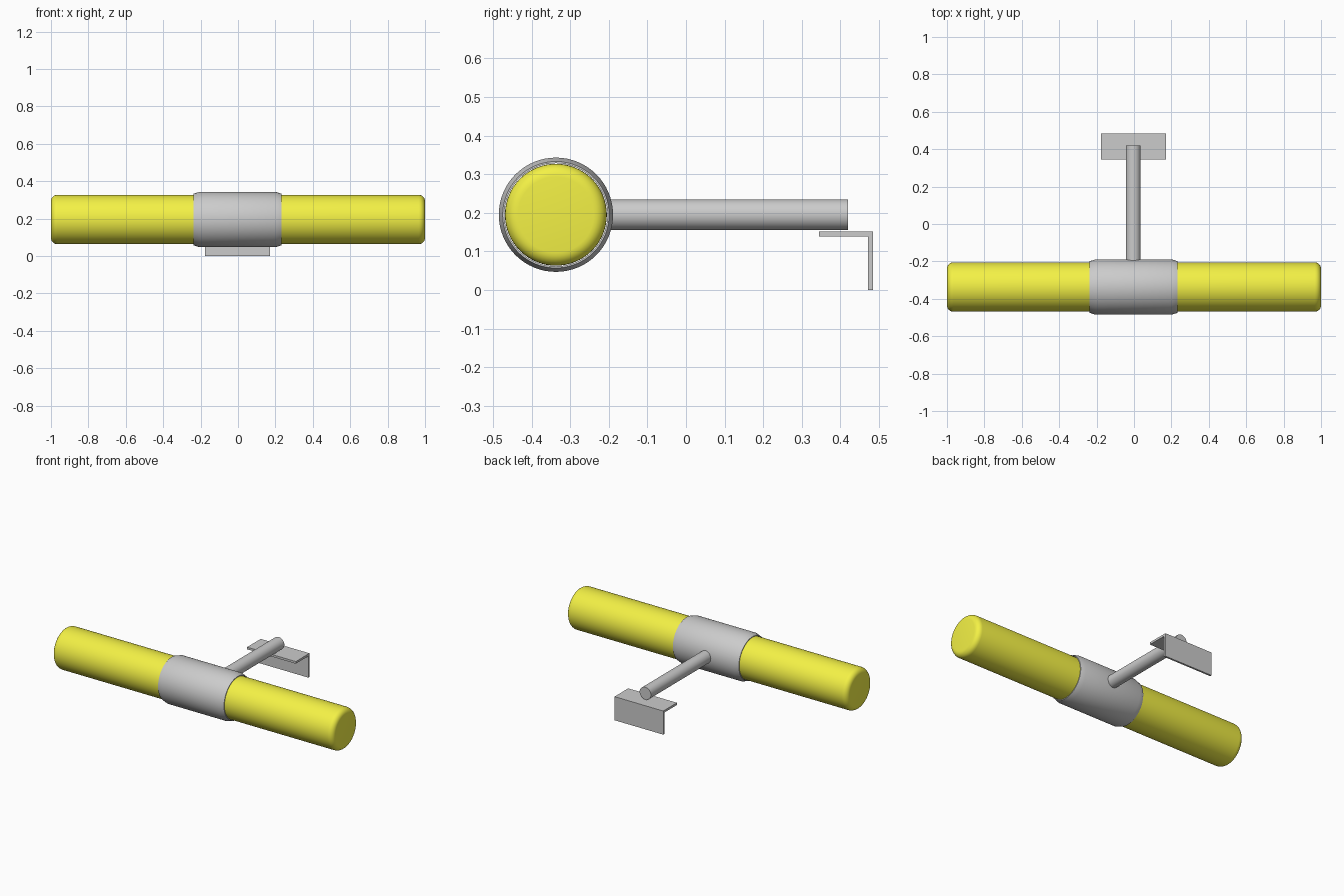
import bpy, bmesh, math
from mathutils import Vector, Matrix

if "Cube" in bpy.data.objects:
    bpy.data.objects.remove(bpy.data.objects["Cube"])

AXIS_Y, AXIS_Z = -0.337, 0.195


def finish(name, bm, angle=35):
    bmesh.ops.remove_doubles(bm, verts=bm.verts, dist=1e-5)
    bmesh.ops.recalc_face_normals(bm, faces=bm.faces)
    mesh = bpy.data.meshes.new(name)
    bm.to_mesh(mesh)
    bm.free()
    obj = bpy.data.objects.new(name, mesh)
    bpy.context.collection.objects.link(obj)
    bpy.ops.object.select_all(action='DESELECT')
    obj.select_set(True)
    bpy.context.view_layer.objects.active = obj
    bpy.ops.object.shade_smooth_by_angle(angle=math.radians(angle))
    return obj


def lathe_x(name, profile, steps=64, closed=False):
    """Spin (x, radius) points around the light's long axis."""
    bm = bmesh.new()
    verts = [bm.verts.new((x, 0, r)) for x, r in profile]
    pairs = list(zip(verts, verts[1:]))
    if closed:
        pairs.append((verts[-1], verts[0]))
    edges = [bm.edges.new(p) for p in pairs]
    bmesh.ops.spin(bm, geom=verts + edges, cent=(0, 0, 0), axis=(1, 0, 0),
                   angle=math.tau, steps=steps)
    bmesh.ops.translate(bm, verts=bm.verts, vec=(0, AXIS_Y, AXIS_Z))
    return finish(name, bm)


# Yellow tube with rounded rims and flat ends
R, ROUND = 0.132, 0.034
rim = [(1 - ROUND + ROUND * math.sin(a), R - ROUND + ROUND * math.cos(a))
       for a in (math.pi / 2 * i / 6 for i in range(7))]
half = rim + [(1, 0)]
tube = lathe_x("yellow_tube", [(-x, r) for x, r in reversed(half)] + half)
yellow = bpy.data.materials.new("yellow")
yellow.diffuse_color = (0.9, 0.88, 0.06, 1)
yellow.use_nodes = True
yellow.node_tree.nodes["Principled BSDF"].inputs["Base Color"].default_value = yellow.diffuse_color
tube.data.materials.append(yellow)

# Grey sleeve with chamfered ends around the middle
lathe_x("centre_sleeve", [(-0.237, 0.1335), (-0.237, 0.138), (-0.205, 0.148),
                          (0.201, 0.148), (0.233, 0.138), (0.233, 0.1335)],
        closed=True)

# Arm reaching back from the sleeve
bm = bmesh.new()
y0, y1 = -0.20, 0.42
bmesh.ops.create_cone(bm, cap_ends=True, segments=32, radius1=0.04, radius2=0.04,
                      depth=y1 - y0,
                      matrix=Matrix.Translation((-0.004, (y0 + y1) / 2, 0.195))
                      @ Matrix.Rotation(math.pi / 2, 4, 'X'))
finish("support_arm", bm)

# L-shaped mounting bracket under the arm's end
bm = bmesh.new()
section = [(0.345, 0.138), (0.472, 0.138), (0.472, 0), (0.484, 0),
           (0.484, 0.152), (0.345, 0.152)]
face = bm.faces.new([bm.verts.new((-0.177, y, z)) for y, z in section])
ext = bmesh.ops.extrude_face_region(bm, geom=[face])
bmesh.ops.translate(bm, vec=Vector((0.347, 0, 0)),
                    verts=[v for v in ext["geom"] if isinstance(v, bmesh.types.BMVert)])
finish("mounting_bracket", bm, 20)
